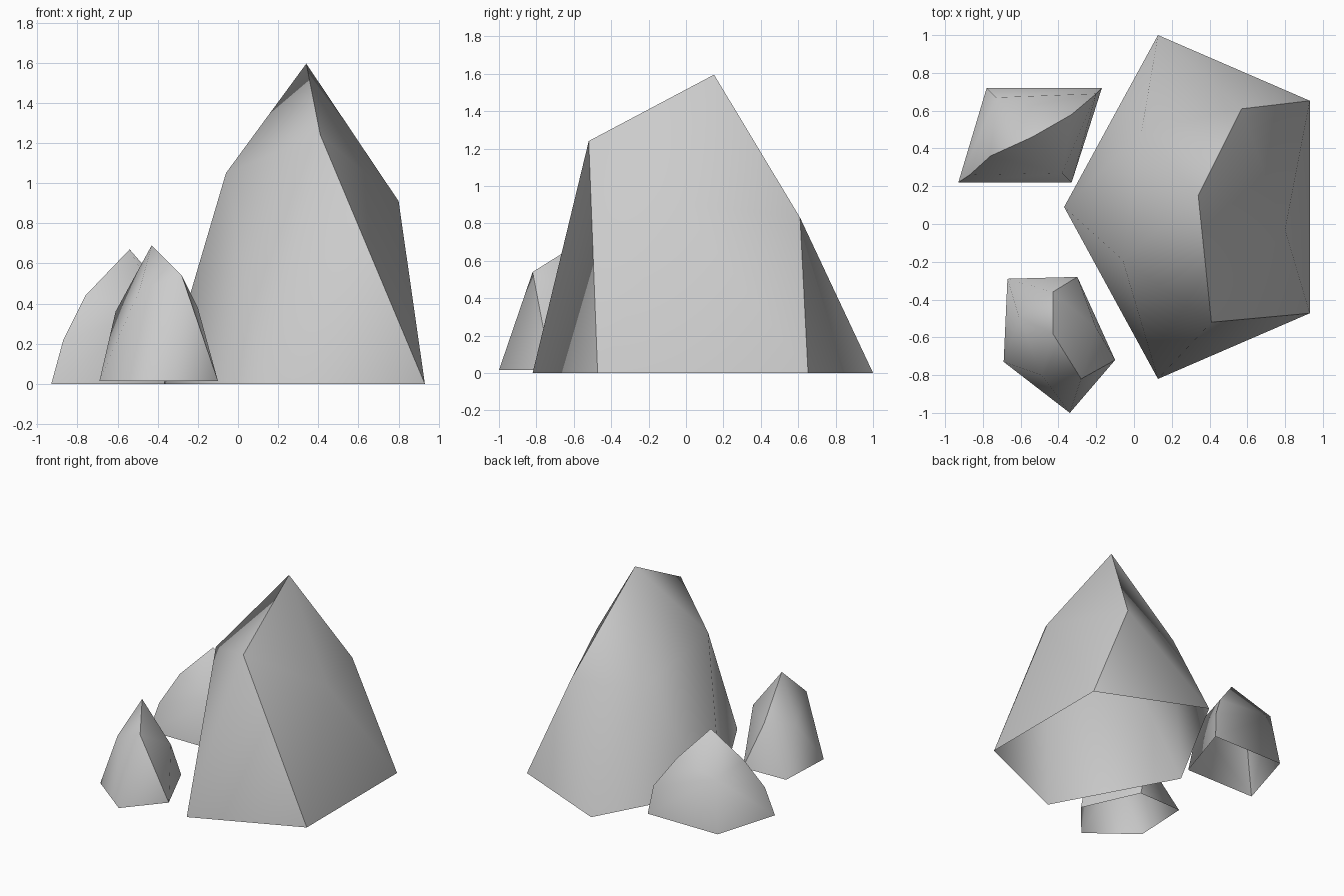
import bpy, bmesh, math

cube = bpy.data.objects.get("Cube")
if cube:
    bpy.data.objects.remove(cube, do_unlink=True)

# Stone colour
stone = bpy.data.materials.new("pale_grey_stone")
stone.use_nodes = True
grey = (0.6, 0.6, 0.6, 1)
stone.diffuse_color = grey
stone.node_tree.nodes["Principled BSDF"].inputs["Base Color"].default_value = grey


def finish(name, bm, ridge):
    """Turn the bmesh into a smooth stone, sharp only along the ridge."""
    for face in bm.faces:
        face.smooth = True
    for edge in bm.edges:
        edge.smooth = not all(v in ridge for v in edge.verts)
    mesh = bpy.data.meshes.new(name)
    bm.to_mesh(mesh)
    bm.free()
    mesh.materials.append(stone)
    bpy.context.collection.objects.link(bpy.data.objects.new(name, mesh))


def faceted_rock(name, base, z, shoulder, peak):
    """Open base ring, a staggered shoulder ring and one peak; one broad cut face."""
    bm = bmesh.new()
    low = [bm.verts.new((x, y, z)) for x, y in base]
    mid = [bm.verts.new(p) for p in shoulder]
    top = bm.verts.new(peak)
    n = len(low)
    for i in range(n):
        j = (i + 1) % n
        bm.faces.new((low[i], low[j], mid[i]))
        bm.faces.new((mid[i], low[j], mid[j]))
        bm.faces.new((mid[i], mid[j], top))
    # The cut face around the first shoulder point has a sharp outline
    finish(name, bm, [top, mid[-1], low[0], low[1], mid[1]])


def ridge_rock(name, crest, sides):
    """Convex stone, open below, split by a sharp crest."""
    bm = bmesh.new()
    ridge = [bm.verts.new(p) for p in crest]
    for p in sides:
        bm.verts.new(p)
    bmesh.ops.convex_hull(bm, input=bm.verts)
    bmesh.ops.recalc_face_normals(bm, faces=bm.faces)
    under = [f for f in bm.faces if all(v.co.z < 0.01 for v in f.verts)]
    bmesh.ops.delete(bm, geom=under, context='FACES')
    finish(name, bm, ridge)


# Large rock on a stretched regular pentagon
pentagon = [(0.349 + 0.719 * math.cos(math.radians(a)),
             0.09 + 0.957 * math.sin(math.radians(a))) for a in range(-36, 324, 72)]
faceted_rock("large_rock", pentagon, 0.0,
             [(0.80, -0.03, 0.91), (0.57, 0.61, 0.83), (0.04, 0.49, 0.83),
              (-0.06, -0.19, 1.05), (0.41, -0.52, 1.24)],
             (0.34, 0.15, 1.595))

# Small front rock
faceted_rock("small_front_rock",
             [(-0.10, -0.72), (-0.30, -0.28), (-0.67, -0.29), (-0.69, -0.73), (-0.34, -1.0)],
             0.015,
             [(-0.20, -0.55, 0.38), (-0.43, -0.36, 0.37), (-0.61, -0.49, 0.36),
              (-0.49, -0.80, 0.47), (-0.28, -0.82, 0.54)],
             (-0.43, -0.58, 0.69))

# Small back rock
ridge_rock("small_back_rock",
           [(-0.93, 0.22, 0), (-0.87, 0.26, 0.22), (-0.76, 0.36, 0.44), (-0.54, 0.46, 0.67),
            (-0.33, 0.58, 0.43), (-0.20, 0.69, 0.22), (-0.17, 0.72, 0)],
           [(-0.78, 0.72, 0), (-0.33, 0.22, 0), (-0.73, 0.67, 0.40), (-0.38, 0.27, 0.37)])
